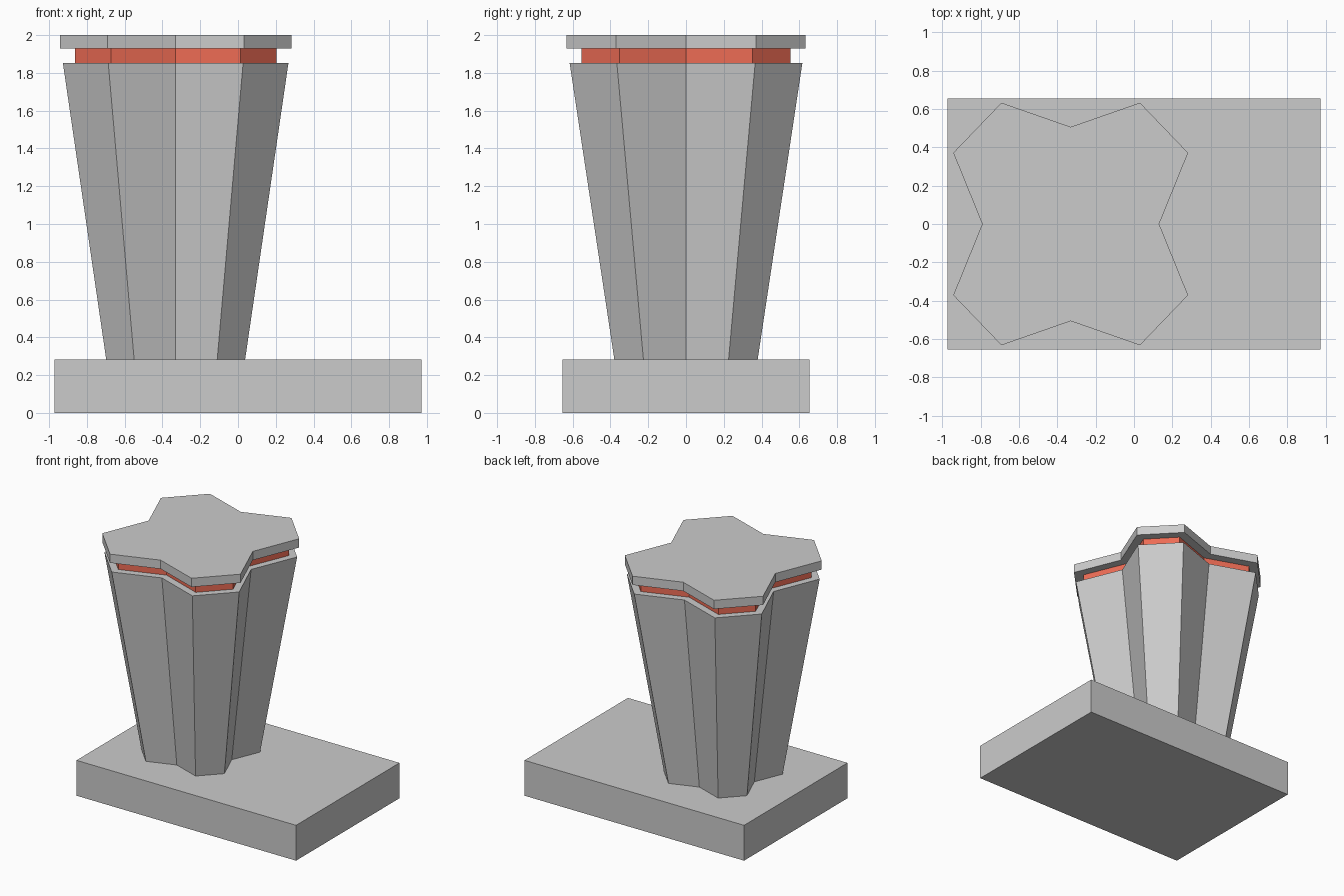
import bpy, bmesh

if "Cube" in bpy.data.objects:
    bpy.data.objects.remove(bpy.data.objects["Cube"])

CX = -0.33  # centre of the flaring shaft along x


def star(tip_a, tip_b, valley_x, valley_y):
    """Four-lobed outline, counter-clockwise, from one quadrant's points."""
    (ax, ay), (bx, by) = tip_a, tip_b
    return [(valley_x, 0), (ax, ay), (bx, by), (0, valley_y),
            (-bx, by), (-ax, ay), (-valley_x, 0), (-ax, -ay),
            (-bx, -by), (0, -valley_y), (bx, -by), (ax, -ay)]


def loft(name, lower, upper, z0, z1, cx=0.0):
    """Closed solid between two matching outlines."""
    bm = bmesh.new()
    lo = [bm.verts.new((x + cx, y, z0)) for x, y in lower]
    hi = [bm.verts.new((x + cx, y, z1)) for x, y in upper]
    n = len(lo)
    bm.faces.new(lo[::-1])
    bm.faces.new(hi)
    for i in range(n):
        j = (i + 1) % n
        bm.faces.new((lo[i], lo[j], hi[j], hi[i]))
    mesh = bpy.data.meshes.new(name)
    bm.to_mesh(mesh)
    bm.free()
    ob = bpy.data.objects.new(name, mesh)
    bpy.context.collection.objects.link(ob)
    return ob


# Base slab
slab = [(-0.972, -0.654), (0.972, -0.654), (0.972, 0.654), (-0.972, 0.654)]
loft("base_slab", slab, slab, 0, 0.283)

# Flaring fluted shaft
shaft_top = star((0.597, 0.366), (0.357, 0.616), 0.446, 0.491)
shaft_bottom = [(x * 0.616, y * 0.616) for x, y in shaft_top]
loft("shaft", shaft_bottom, shaft_top, 0.283, 1.852, CX)

# Recessed red band
band = star((0.534, 0.353), (0.343, 0.553), 0.388, 0.432)
ring = loft("red_band", band, band, 1.852, 1.93, CX)
red = bpy.data.materials.new("red")
red.diffuse_color = (0.85, 0.15, 0.09, 1)
red.use_nodes = True
red.node_tree.nodes["Principled BSDF"].inputs["Base Color"].default_value = red.diffuse_color
ring.data.materials.append(red)

# Cap plate
cap = star((0.612, 0.371), (0.361, 0.632), 0.461, 0.506)
loft("cap_plate", cap, cap, 1.93, 2.0, CX)
